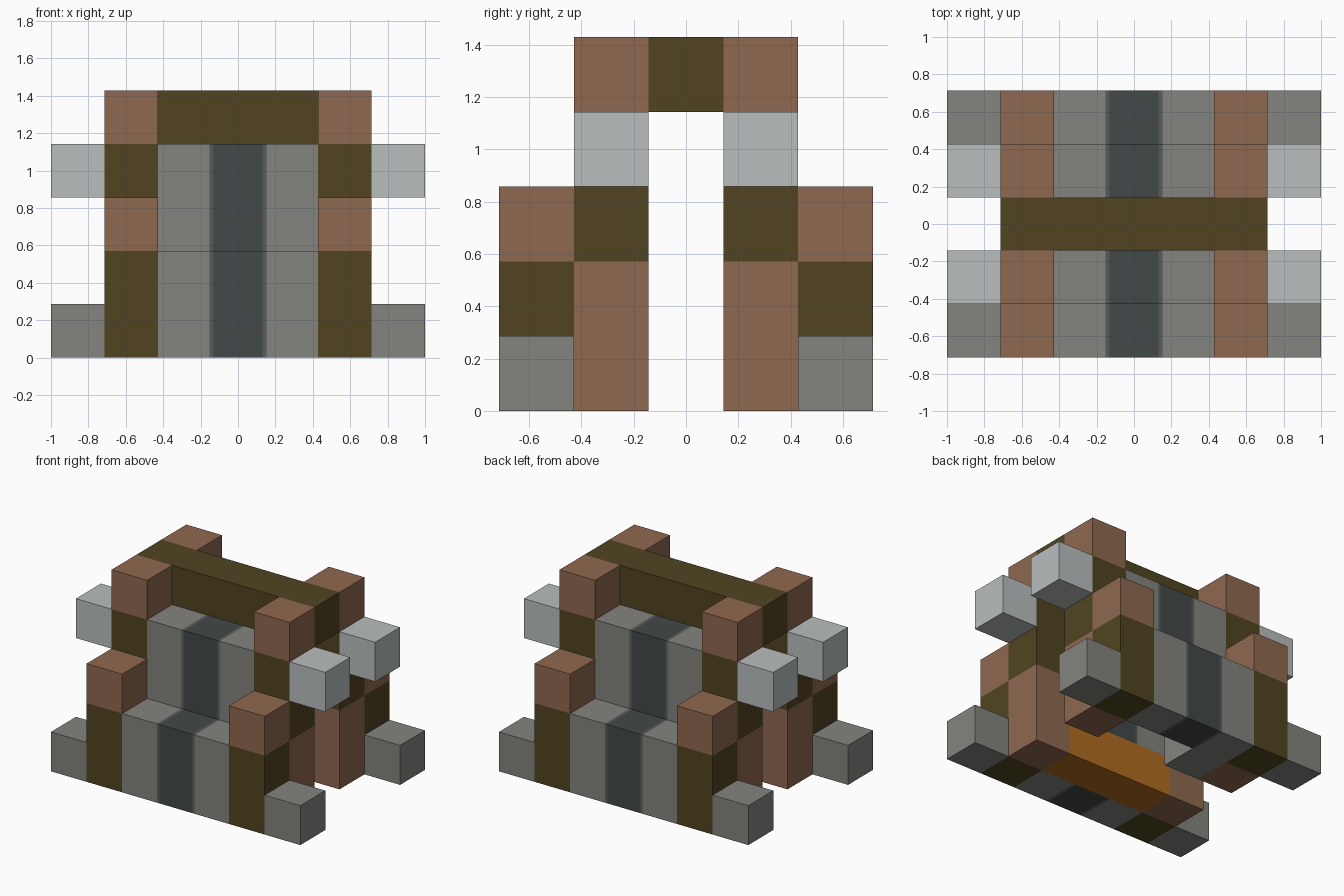
import bpy, bmesh

cube = bpy.data.objects.get("Cube")
if cube:
    bpy.data.objects.remove(cube, do_unlink=True)

U = 2 / 7  # block size


def material(name, rgb):
    lin = [((c / 255 + 0.055) / 1.055) ** 2.4 for c in rgb]
    m = bpy.data.materials.new(name)
    m.use_nodes = True
    m.diffuse_color = (*lin, 1)
    m.node_tree.nodes["Principled BSDF"].inputs["Base Color"].default_value = (*lin, 1)
    return m


stone = material("stone grey", (131, 131, 126))
edge = material("seam grey", (88, 91, 89))
slate = material("dark slate", (66, 72, 72))
pale = material("pale grey", (185, 190, 190))
bark = material("dark olive bark", (81, 68, 33))
timber = material("brown timber", (143, 104, 80))
amber = material("amber", (174, 107, 32))


def extrude_profile(name, profile, x0, x1, mat):
    """Extrude a closed (y, z) outline along x; all values in blocks."""
    bm = bmesh.new()
    face = bm.faces.new([bm.verts.new((x0 * U, y * U, z * U)) for y, z in profile])
    ext = bmesh.ops.extrude_face_region(bm, geom=[face])
    moved = [v for v in ext["geom"] if isinstance(v, bmesh.types.BMVert)]
    bmesh.ops.translate(bm, verts=moved, vec=((x1 - x0) * U, 0, 0))
    bmesh.ops.recalc_face_normals(bm, faces=bm.faces)
    mesh = bpy.data.meshes.new(name)
    bm.to_mesh(mesh)
    bm.free()
    mesh.materials.append(mat)
    obj = bpy.data.objects.new(name, mesh)
    bpy.context.collection.objects.link(obj)
    return obj


def box(name, x, y, z, mat):
    (y0, y1), (z0, z1) = sorted(y), z
    return extrude_profile(name, [(y0, z0), (y1, z0), (y1, z1), (y0, z1)], *sorted(x), mat)


# Stepped outline of one flight, measured outwards from the centre gap
STEPS = [(2.5, 0), (1.5, 0), (1.5, 1), (0.5, 1), (0.5, 4), (1.5, 4), (1.5, 2), (2.5, 2)]
SEAM = 0.46
LANES = [("left_lane", 0.53, 1.5, stone), ("left_seam", SEAM, 0.53, edge),
         ("runner", -SEAM, SEAM, slate),
         ("right_seam", -0.53, -SEAM, edge), ("right_lane", -1.5, -0.53, stone)]

for end, sy in (("front", -1), ("back", 1)):
    # Stair flights in stone with a slate runner
    for lane, x0, x1, mat in LANES:
        extrude_profile(f"{end}_stair_{lane}", [(sy * y, z) for y, z in STEPS], x0, x1, mat)

    for side, sx in (("left", 1), ("right", -1)):
        tag = f"{end}_{side}"
        wall = (1.5 * sx, 2.5 * sx)
        wing = (2.5 * sx, 3.5 * sx)
        outer = (1.5 * sy, 2.5 * sy)
        inner = (0.5 * sy, 1.5 * sy)
        # Low outer post and its cap
        box(f"{tag}_low_post", wall, outer, (0, 2), bark)
        box(f"{tag}_low_post_cap", wall, outer, (2, 3), timber)
        # Tall inner post and its cap
        box(f"{tag}_tall_post_base", wall, inner, (0, 2), timber)
        box(f"{tag}_tall_post", wall, inner, (2, 4), bark)
        box(f"{tag}_tall_post_cap", wall, inner, (4, 5), timber)
        # Side blocks
        box(f"{tag}_foot", wing, outer, (0, 1), stone)
        box(f"{tag}_bracket", wing, inner, (3, 4), pale)

# Beam bridging the two flights
box("top_beam", (-2.5, 2.5), (-0.5, 0.5), (4, 5), bark)

# Infill under the flights
box("front_amber_core", (-1.5, 1.5), (-1.5, -0.5), (0, 1), amber)
box("back_core_block", (-1.5, -0.5), (0.5, 1.5), (0, 1), stone)
